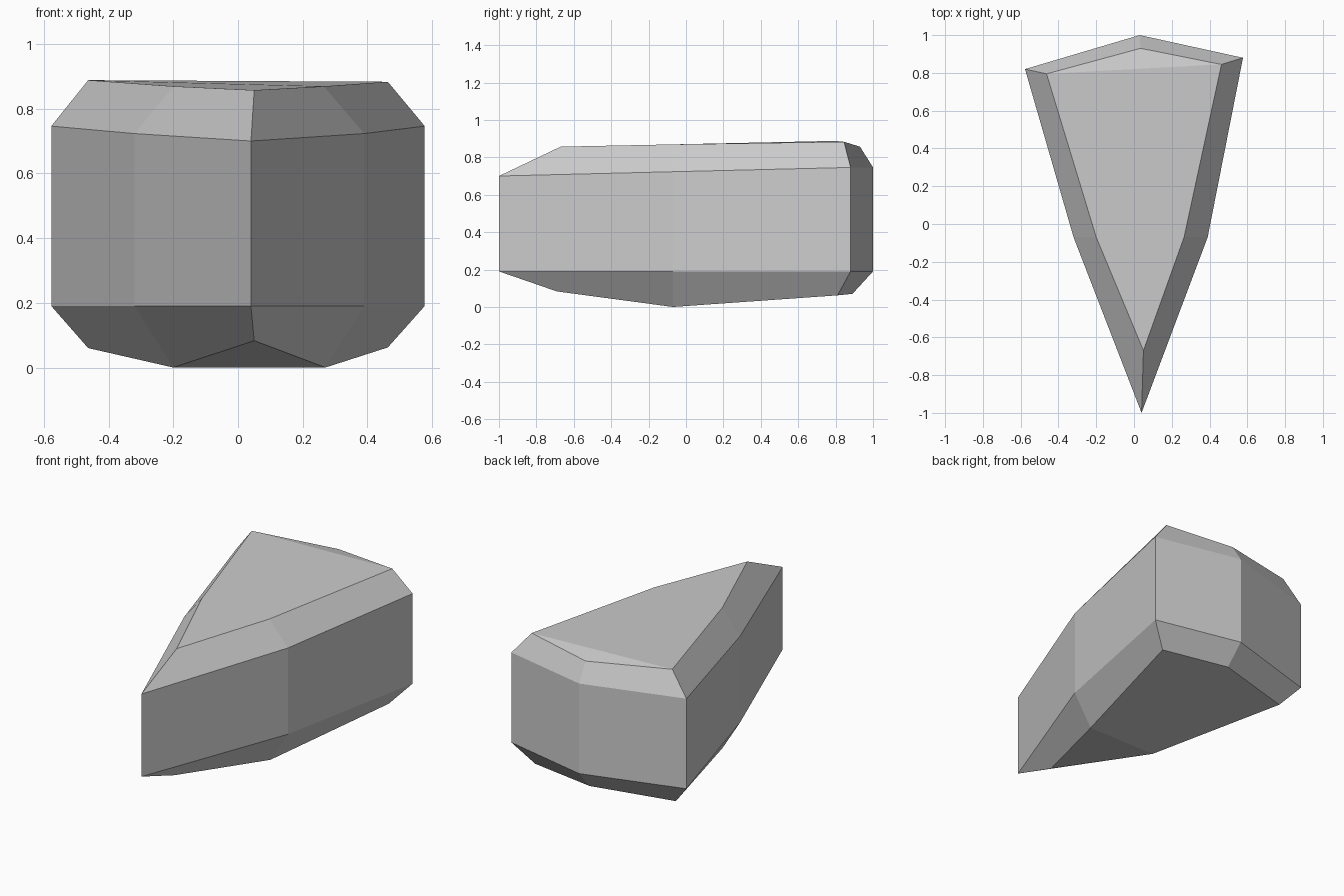
import bpy
import bmesh

cube = bpy.data.objects.get("Cube")
if cube:
    bpy.data.objects.remove(cube, do_unlink=True)

# Stone colour
stone = bpy.data.materials.new("stone grey")
stone.use_nodes = True
grey = (0.6, 0.6, 0.6, 1)
stone.diffuse_color = grey
stone.node_tree.nodes["Principled BSDF"].inputs["Base Color"].default_value = grey

# Outlines run counter-clockwise: tip, left middle, left corner, back, right corner, right middle
outer = [(0.04, -1), (0.39, -0.07), (0.577, 0.88), (0.03, 1), (-0.577, 0.82), (-0.32, -0.07)]
upper = [(0.05, -0.67, 0.857), (0.265, -0.07, 0.869), (0.463, 0.845, 0.883),
         (0.035, 0.93, 0.857), (-0.463, 0.795, 0.888), (-0.2, -0.07, 0.869)]
lower = [(0.05, -0.69, 0.083), (0.27, -0.07, 0), (0.463, 0.81, 0.062),
         (0.035, 0.89, 0.07), (-0.463, 0.76, 0.06), (-0.2, -0.07, 0)]
rim_heights = [0.70, 0.723, 0.746, 0.746, 0.746, 0.723]

bm = bmesh.new()
rings = [[bm.verts.new(p) for p in ring] for ring in (
    lower,
    [(x, y, 0.19) for x, y in outer],
    [(x, y, z) for (x, y), z in zip(outer, rim_heights)],
    upper)]

# Lower chamfer, walls and upper chamfer
for low, high in zip(rings, rings[1:]):
    for i in range(6):
        j = (i + 1) % 6
        bm.faces.new((low[i], low[j], high[j], high[i]))

# Top with a slope at the back, underside folded across the middle
t, b = rings[3], rings[0]
bm.faces.new((t[0], t[1], t[2], t[4], t[5]))
bm.faces.new((t[2], t[3], t[4]))
bm.faces.new((b[0], b[5], b[1]))
bm.faces.new((b[1], b[5], b[4], b[3], b[2]))
bmesh.ops.recalc_face_normals(bm, faces=bm.faces[:])

mesh = bpy.data.meshes.new("rock")
bm.to_mesh(mesh)
bm.free()
mesh.materials.append(stone)
rock = bpy.data.objects.new("rock", mesh)
bpy.context.collection.objects.link(rock)
